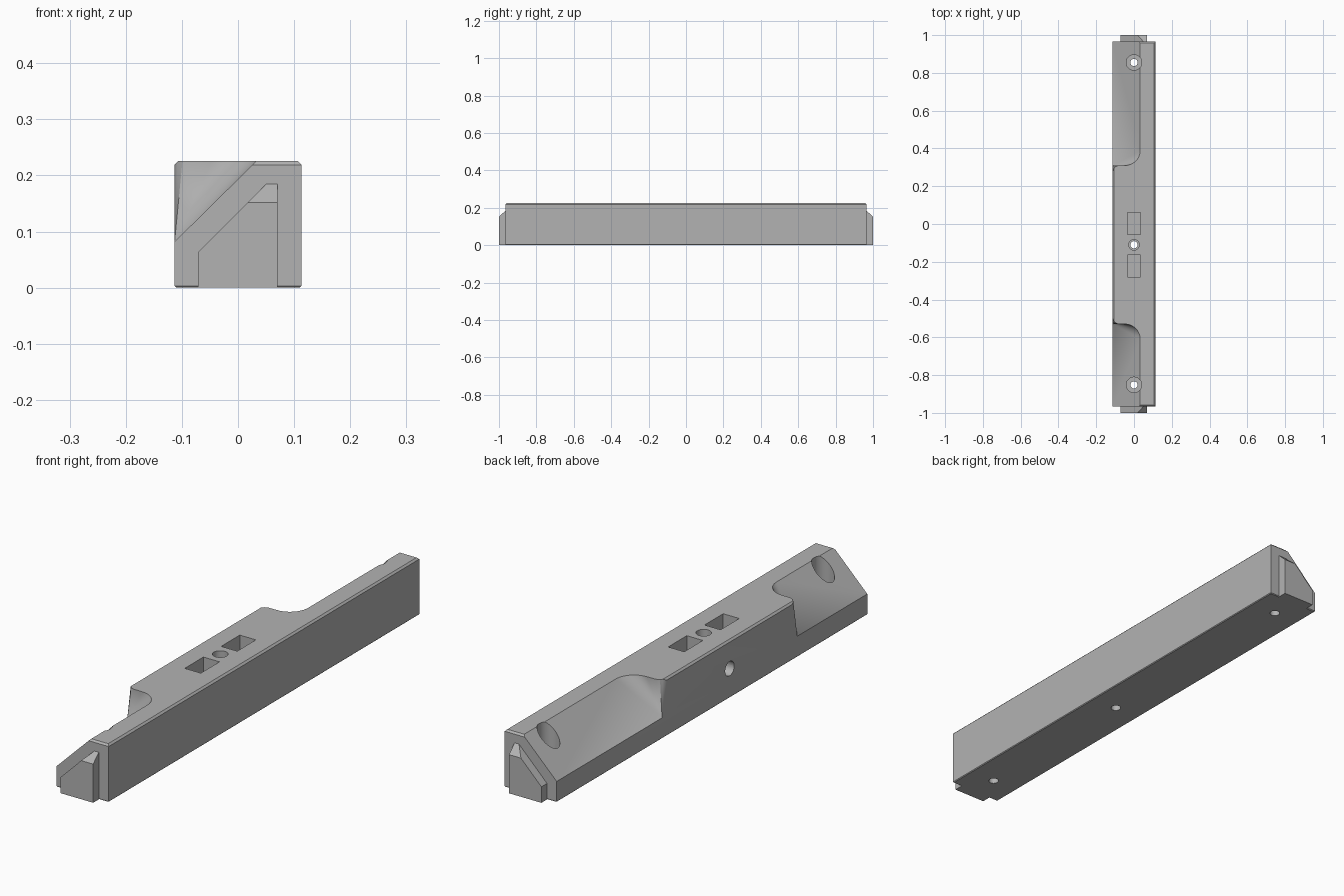
import bpy, bmesh, math
from mathutils import Vector

cube = bpy.data.objects.get("Cube")
if cube:
    bpy.data.objects.remove(cube, do_unlink=True)

W, L, H = 0.113, 0.965, 0.226      # half width, half length, height
MID = -0.11                        # centre of the full-width block
SLOPE_Z = 0.082                    # foot of the sloped cut

grey = bpy.data.materials.new("plain grey")
grey.use_nodes = True
grey.diffuse_color = (0.45, 0.45, 0.45, 1)
grey.node_tree.nodes["Principled BSDF"].inputs["Base Color"].default_value = (0.45, 0.45, 0.45, 1)


def make(name, verts, faces):
    mesh = bpy.data.meshes.new(name)
    mesh.from_pydata([tuple(v) for v in verts], [], faces)
    bm = bmesh.new()
    bm.from_mesh(mesh)
    bmesh.ops.recalc_face_normals(bm, faces=bm.faces)
    bm.to_mesh(mesh)
    bm.free()
    mesh.materials.append(grey)
    obj = bpy.data.objects.new(name, mesh)
    bpy.context.collection.objects.link(obj)
    return obj


def loft(name, lower, upper):
    """Closed solid between two matching loops."""
    n = len(lower)
    faces = [tuple(range(n)), tuple(range(n, 2 * n))]
    faces += [(i, (i + 1) % n, n + (i + 1) % n, n + i) for i in range(n)]
    return make(name, lower + upper, faces)


def rect(x, y0, y1, z):
    return [(-x, y0, z), (x, y0, z), (x, y1, z), (-x, y1, z)]


def ring(y, z, r, n=40):
    return [(r * math.cos(2 * math.pi * i / n), y + r * math.sin(2 * math.pi * i / n), z)
            for i in range(n)]


def apply(obj, other, op):
    mod = obj.modifiers.new(op, "BOOLEAN")
    mod.operation, mod.solver, mod.object = op, "EXACT", other
    bpy.context.view_layer.objects.active = obj
    bpy.ops.object.modifier_apply(modifier=mod.name)
    bpy.data.objects.remove(other, do_unlink=True)


# Main bar with chamfered top and bottom rims
levels = [(0, 0.003), (0.003, 0), (H - 0.007, 0), (H, 0.007)]
verts = [p for z, d in levels for p in rect(W - d, -L + d, L - d, z)]
faces = [(0, 1, 2, 3), (12, 13, 14, 15)]
for k in range(3):
    faces += [(4 * k + i, 4 * k + (i + 1) % 4, 4 * k + 4 + (i + 1) % 4, 4 * k + 4 + i)
              for i in range(4)]
bar = make("bar", verts, faces)


# Sloped cuts whose inner end fans up from a low corner to an S-shaped curve
def slope_cut(side):
    # x and distance from the block centre along the top edge
    curve = [(-W, 0.387), (-0.108, 0.402), (-0.099, 0.413), (-0.085, 0.419)]
    cx, cd, r = -0.047, 0.5, 0.08
    curve += [(cx + r * math.sin(a), cd - r * math.cos(a))
              for a in [math.radians(7.5 * i) for i in range(13)]]
    apex = Vector((-W, MID + side * 0.42, SLOPE_Z))
    top = [apex + 1.2 * (Vector((x, MID + side * d, H)) - apex) for x, d in curve]
    end = side * 1.2
    out = Vector((-0.06, 0, 0))

    def far(p):
        return Vector((p.x, end, p.z))
    n = len(top)
    pts = top + [apex, apex + out, top[0] + out,
                 far(apex), far(apex + out), far(top[0] + out), far(top[-1])]
    a, oa, ot, fa, foa, fot, ft = range(n, n + 7)
    f = [(a, i, i + 1) for i in range(n - 1)]
    f += [(oa, a, 0, ot), (a, n - 1, ft, fa), (oa, a, fa, foa),
          (oa, ot, fot, foa), (fa, ft, fot, foa)]
    f.append(tuple(range(n)) + (ft, fot, ot))
    return make("slope_cutter", pts, f)


for side in (1, -1):
    apply(bar, slope_cut(side), "DIFFERENCE")

# Screw holes: wide upper bore and narrow through hole
for y, wide, floor in ((0.855, 0.041, 0.10), (MID, 0.028, 0.03), (-0.852, 0.041, 0.10)):
    apply(bar, loft("bore", ring(y, floor, wide), ring(y, 0.3, wide)), "DIFFERENCE")
    apply(bar, loft("through", ring(y, -0.1, 0.019), ring(y, 0.3, 0.019)), "DIFFERENCE")

# Two rectangular pockets in the top
for y in (MID - 0.113, MID + 0.113):
    apply(bar, loft("pocket", rect(0.035, y - 0.058, y + 0.058, 0.11),
                    rect(0.035, y - 0.058, y + 0.058, 0.3)), "DIFFERENCE")

# Cross hole from the stepped side into the centre bore
cross = [[(x, MID + p[0], 0.115 + p[1]) for p in ring(0, 0, 0.028)] for x in (-0.2, 0)]
apply(bar, loft("cross_hole", *cross), "DIFFERENCE")

# End keys, with the upper edge sloping back to the bar
for side in (1, -1):
    root = [(-0.071, 0), (-0.071, 0.063), (0.018, 0.152), (0.051, 0.185), (0.07, 0.185), (0.07, 0.152), (0.07, 0)]
    y0, y1, yin = side * L, side * 1.0, side * (L - 0.02)
    pts = [(x, yin, z) for x, z in root] + [(x, y0, z) for x, z in root]
    pts += [(x, y1, z) for x, z in root if z < 0.18]
    f = [tuple(range(7))] + [(i, (i + 1) % 7, 7 + (i + 1) % 7, 7 + i) for i in range(7)]
    f += [(14, 15, 16, 17, 18), (7, 8, 15, 14), (8, 9, 16, 15), (9, 10, 16),
          (10, 11, 17, 16), (11, 12, 17), (12, 13, 18, 17), (13, 7, 14, 18)]
    apply(bar, make("end_key", pts, f), "UNION")

# Smooth curved walls, keep edges sharp
bpy.ops.object.select_all(action="DESELECT")
bar.select_set(True)
bpy.context.view_layer.objects.active = bar
bpy.ops.object.shade_smooth_by_angle(angle=math.radians(25))
